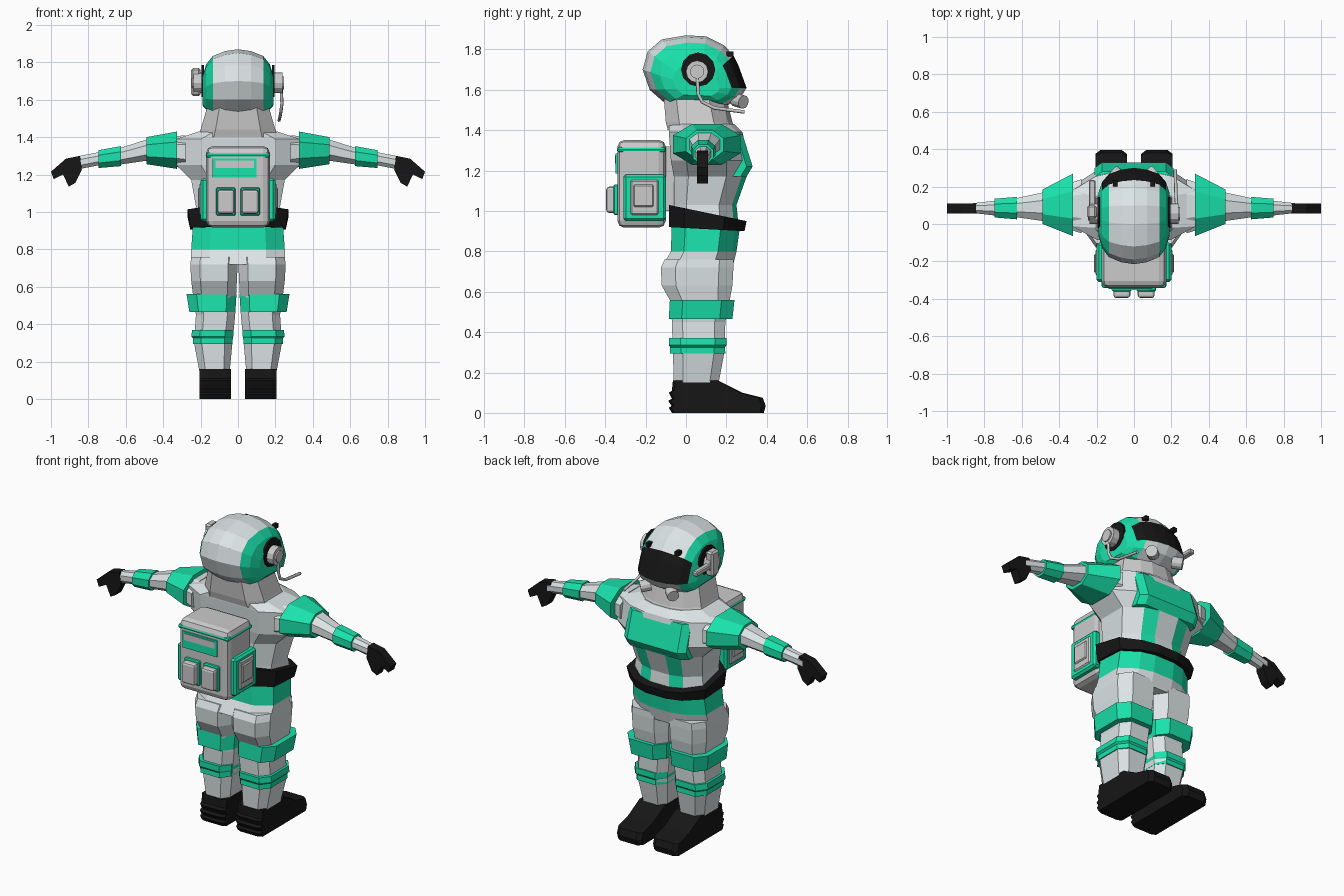
import bpy, bmesh, math
from mathutils import Vector

if "Cube" in bpy.data.objects:
    bpy.data.objects.remove(bpy.data.objects["Cube"])


def material(name, rgb):
    m = bpy.data.materials.new(name)
    m.diffuse_color = (*rgb, 1)
    m.use_nodes = True
    m.node_tree.nodes["Principled BSDF"].inputs["Base Color"].default_value = m.diffuse_color
    return m


WHITE = material("suit_white", (0.72, 0.78, 0.79))
GREEN = material("suit_green", (0.01, 0.76, 0.41))
BLACK = material("suit_black", (0.008, 0.008, 0.008))
GREY = None


def loft(name, rings, mat=GREY, pick=None, alt=None):
    """Skin a list of rings; faces where pick(i, j) is true take the alt material."""
    bm = bmesh.new()
    vs = [[bm.verts.new(p) for p in r] for r in rings]
    n = len(rings[0])
    for i in range(len(vs) - 1):
        for j in range(n):
            k = (j + 1) % n
            f = bm.faces.new((vs[i][j], vs[i][k], vs[i + 1][k], vs[i + 1][j]))
            if pick and pick(i, j):
                f.material_index = 1
    bm.faces.new(vs[0])
    bm.faces.new(vs[-1])
    bmesh.ops.recalc_face_normals(bm, faces=bm.faces)
    me = bpy.data.meshes.new(name)
    bm.to_mesh(me)
    bm.free()
    for m in (mat, alt):
        if m:
            me.materials.append(m)
    ob = bpy.data.objects.new(name, me)
    bpy.context.collection.objects.link(ob)
    return ob


def pair(name, rings, *args, **kw):
    """Loft on +x and its mirror on -x."""
    for side, s in (("right", 1), ("left", -1)):
        loft(f"{side}_{name}", [[(s * x, y, z) for x, y, z in r] for r in rings], *args, **kw)


def octagon(a0, a1, b0, b1, c=0.28):
    """Box with cut corners in 2D."""
    u, v = (a1 - a0) * c, (b1 - b0) * c
    return [(a0 + u, b0), (a1 - u, b0), (a1, b0 + v), (a1, b1 - v),
            (a1 - u, b1), (a0 + u, b1), (a0, b1 - v), (a0, b0 + v)]


def leg_ring(z, x0, x1, y0, y1):
    return [(x, y, z) for x, y in octagon(x0, x1, y0, y1, 0.2)]


def arm_ring(x, y0, y1, z0, z1):
    return [(x, y, z) for y, z in octagon(y0, y1, z0, z1)]


BODY = [(0.6, 0), (1, 0.2), (1, 0.72), (0.62, 0.93), (0.27, 1)]


def body_ring(z, hw, y0, y1, zf=None):
    """Ten-sided trunk section; zf is the height at the front edge if tilted."""
    zf = z if zf is None else zf
    half = [(hw * a, y0 + (y1 - y0) * b, z + (zf - z) * b) for a, b in BODY]
    return half + [(-x, y, h) for x, y, h in reversed(half)]


def box(name, x0, x1, y0, y1, z0, z1, mat=GREY, bevel=0.0, segs=1):
    ob = loft(name, [[(x, y, z) for x, y in ((x0, y0), (x1, y0), (x1, y1), (x0, y1))]
                     for z in (z0, z1)], mat)
    if bevel:
        m = ob.modifiers.new("bevel", 'BEVEL')
        m.width, m.segments = bevel, segs
    return ob


def disc(name, centre, axis, r, depth, mat=GREY, n=12):
    q = Vector(axis).to_track_quat('Z', 'Y')
    rings = [[Vector(centre) + q @ Vector((r * math.cos(t * math.tau / n),
              r * math.sin(t * math.tau / n), h)) for t in range(n)]
             for h in (-depth / 2, depth / 2)]
    return loft(name, rings, mat)


# Trunk with green front stripes
loft("torso", [body_ring(0.93, 0.24, -0.06, 0.26), body_ring(1.03, 0.225, -0.06, 0.25),
               body_ring(1.17, 0.25, -0.06, 0.30), body_ring(1.25, 0.33, -0.075, 0.31),
               body_ring(1.39, 0.33, -0.085, 0.28), body_ring(1.43, 0.21, -0.085, 0.24)],
     WHITE, lambda i, j: i < 3 and j in (3, 5), GREEN)
plate = [(0.22, 1.39), (0.28, 1.38), (0.33, 1.22), (0.30, 1.17), (0.22, 1.17)]
loft("chest_plate", [[(x, y - d, z) for y, z in plate]
                     for x, d in ((-0.21, 0.03), (-0.17, 0), (0.17, 0), (0.21, 0.03))], GREEN)
loft("belt", [body_ring(0.92, 0.255, -0.085, 0.29, 0.90),
              body_ring(1.03, 0.27, -0.085, 0.30, 0.95)], BLACK)
loft("hips", [body_ring(0.94, 0.24, -0.07, 0.27), body_ring(0.80, 0.25, -0.075, 0.25),
              body_ring(0.72, 0.25, -0.12, 0.23)], WHITE, lambda i, j: i == 0, GREEN)

# Legs, bands and boots
pair("leg", [leg_ring(0.76, 0.0, 0.25, -0.105, 0.235), leg_ring(0.72, 0.002, 0.255, -0.125, 0.235),
             leg_ring(0.63, 0.006, 0.25, -0.12, 0.23), leg_ring(0.55, 0.01, 0.24, -0.075, 0.215),
             leg_ring(0.45, 0.015, 0.225, -0.07, 0.195), leg_ring(0.30, 0.03, 0.235, -0.065, 0.19),
             leg_ring(0.14, 0.045, 0.205, -0.06, 0.16)], WHITE)
pair("knee_band", [leg_ring(0.56, 0.008, 0.275, -0.08, 0.24),
                   leg_ring(0.465, 0.014, 0.26, -0.085, 0.23)], GREEN)
pair("shin_band", [leg_ring(0.37, 0.025, 0.245, -0.085, 0.20),
                   leg_ring(0.335, 0.025, 0.25, -0.085, 0.20),
                   leg_ring(0.325, 0.03, 0.24, -0.078, 0.193),
                   leg_ring(0.295, 0.03, 0.24, -0.08, 0.195)], GREEN)
boot = [(-0.065, 0.16), (-0.07, 0.11), (-0.085, 0.10), (-0.07, 0.07), (-0.088, 0.06),
        (-0.072, 0.035), (-0.085, 0.025), (-0.07, 0), (0.385, 0), (0.395, 0.035),
        (0.38, 0.075), (0.28, 0.10), (0.16, 0.16)]
pair("boot", [[(x, 0.1 + (y - 0.1) * s, z) for y, z in boot]
              for x, s in ((0.038, 0.93), (0.065, 1), (0.18, 1), (0.207, 0.93))], BLACK)

# Arms, shoulder pads, cuffs and hands
pair("arm", [arm_ring(0.28, -0.05, 0.24, 1.23, 1.41), arm_ring(0.48, 0.015, 0.17, 1.275, 1.39),
             arm_ring(0.62, 0.035, 0.14, 1.255, 1.345), arm_ring(0.74, 0.045, 0.125, 1.25, 1.32),
             arm_ring(0.87, 0.06, 0.11, 1.225, 1.295)], WHITE)
pair("shoulder_pad", [arm_ring(0.325, -0.065, 0.27, 1.23, 1.43),
                      arm_ring(0.488, 0.0, 0.185, 1.255, 1.40)], GREEN)
pair("arm_band", [arm_ring(0.625, 0.025, 0.145, 1.245, 1.352),
                  arm_ring(0.745, 0.035, 0.135, 1.235, 1.33)], GREEN)
hand = [(0.845, 1.30), (0.92, 1.285), (1.0, 1.215), (0.985, 1.175), (0.935, 1.20),
        (0.905, 1.135), (0.87, 1.155), (0.835, 1.225)]
pair("hand", [[(x, y, z) for x, z in hand] for y in (0.055, 0.11)], BLACK)

# Neck collar
loft("neck", [body_ring(1.40, 0.215, -0.09, 0.25), body_ring(1.44, 0.20, -0.10, 0.23),
              body_ring(1.56, 0.165, -0.11, 0.20)])

# Helmet: side profile swept across x, green cheeks and black visor
prof = [(-0.1, 1.53), (-0.18, 1.60), (-0.215, 1.70), (-0.19, 1.79), (-0.12, 1.85),
        (0.0, 1.87), (0.1, 1.865), (0.19, 1.82), (0.235, 1.77), (0.26, 1.72),
        (0.30, 1.61), (0.27, 1.56), (0.2, 1.52)]
halfx = [(0.19, 0.45), (0.17, 0.69), (0.135, 0.86), (0.07, 0.96)]
spans = [(-x, s) for x, s in halfx] + [(0, 1)] + [(x, s) for x, s in reversed(halfx)]
helmet_rings = [[(x, 0.06 + (y - 0.06) * s, 1.61 + (z - 1.61) * s) for y, z in prof]
                for x, s in spans]
helmet = loft("helmet", helmet_rings, WHITE, lambda i, j: i in (0, 1, 6, 7), GREEN)
helmet.data.materials.append(BLACK)
for i in range(1, 7):
    for j in (8, 9):
        helmet.data.polygons[i * len(prof) + j].material_index = 2
for x in (0.19, -0.19):   # outer cheek caps
    for f in helmet.data.polygons:
        if abs(f.center.x - x) < 0.003:
            f.material_index = 1

# Headset, cheek filters and visor hinges
for side, s in (("right", 1), ("left", -1)):
    disc(f"{side}_ear_recess", (s * 0.188, 0.06, 1.70), (s, 0, 0), 0.085, 0.014, BLACK)
    disc(f"{side}_earpiece", (s * 0.212, 0.055, 1.69), (s, 0, 0), 0.055, 0.05)
    disc(f"{side}_ear_cap", (s * 0.235, 0.055, 1.69), (s, 0, 0), 0.035, 0.022)
    disc(f"{side}_cheek_filter", (s * 0.09, 0.265, 1.545), (s * 0.8, 0.7, -0.2), 0.034, 0.06)
    box(f"{side}_visor_hinge", s * 0.1 - 0.012, s * 0.1 + 0.012, 0.2, 0.235, 1.765, 1.79, BLACK)
box("radio_box", -0.25, -0.2, 0.03, 0.10, 1.62, 1.77, GREY, 0.01)
box("radio_arm", -0.24, -0.205, 0.09, 0.235, 1.67, 1.70, GREY, 0.006)
cu = bpy.data.curves.new("microphone_boom", 'CURVE')
cu.dimensions, cu.bevel_depth, cu.bevel_resolution = '3D', 0.009, 1
path = [(0.23, 0.055, 1.67), (0.235, 0.06, 1.58), (0.23, 0.08, 1.54), (0.225, 0.14, 1.51), (0.22, 0.29, 1.49)]
sp = cu.splines.new('POLY')
sp.points.add(len(path) - 1)
for p, c in zip(sp.points, path):
    p.co = (*c, 1)
cu.use_fill_caps = True
bpy.context.collection.objects.link(bpy.data.objects.new("microphone_boom", cu))

# Backpack with stripe, panel and pockets
box("backpack", -0.17, 0.17, -0.34, -0.10, 0.917, 1.352, GREY, 0.035, 2)
box("backpack_stripe", -0.173, 0.173, -0.343, -0.10, 1.29, 1.318, GREEN, 0.03, 2)
box("backpack_panel", -0.135, 0.10, -0.348, -0.32, 1.185, 1.285, GREEN)
box("backpack_panel_inset", -0.12, 0.085, -0.352, -0.33, 1.235, 1.275)
box("backpack_mount", -0.12, 0.12, -0.12, -0.05, 1.0, 1.32)
for side, s in (("right", 1), ("left", -1)):
    def side_box(name, x, *rest):
        a, b = sorted((s * 0.15, s * x))
        box(f"{side}_{name}", a, b, *rest)
    side_box("side_pocket", 0.20, -0.31, -0.10, 0.95, 1.18, GREEN, 0.012)
    side_box("side_pocket_frame", 0.207, -0.275, -0.135, 0.98, 1.155, GREY, 0.008)
    side_box("side_pocket_lid", 0.214, -0.26, -0.16, 1.02, 1.13, GREY, 0.006)
    c = s * 0.065
    box(f"{side}_back_pocket_base", c - 0.052, c + 0.052, -0.36, -0.32, 0.98, 1.13, GREEN, 0.006)
    box(f"{side}_back_pocket", c - 0.045, c + 0.045, -0.395, -0.33, 0.99, 1.12, GREY, 0.014, 2)
